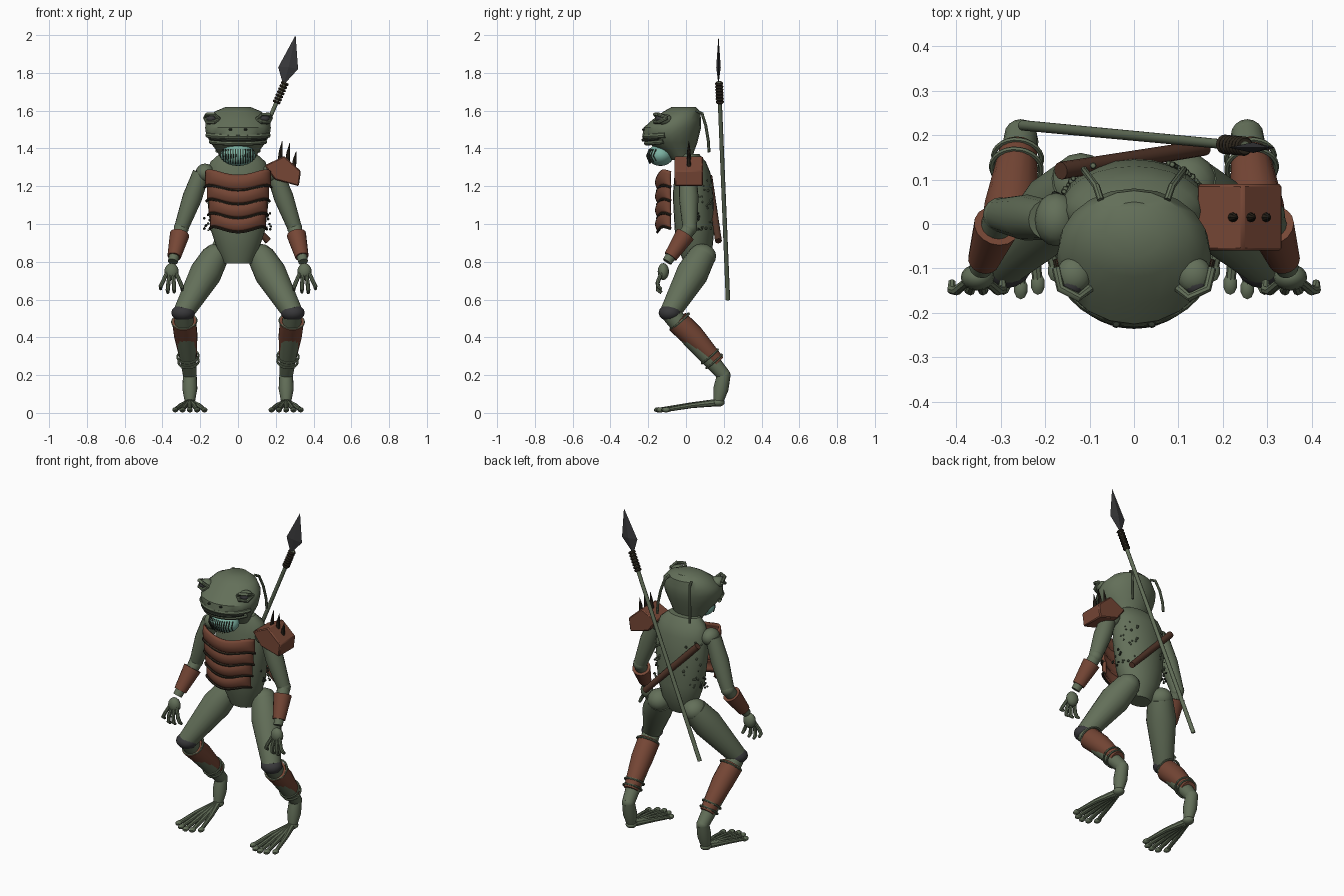
import bpy, bmesh, math, random
from mathutils import Vector, Matrix

random.seed(4)
if "Cube" in bpy.data.objects:
    bpy.data.objects.remove(bpy.data.objects["Cube"])


def material(name, *rgb):
    m = bpy.data.materials.new(name)
    m.use_nodes = True
    m.diffuse_color = (*rgb, 1)
    m.node_tree.nodes["Principled BSDF"].inputs["Base Color"].default_value = (*rgb, 1)
    return m


SKIN = material("swamp green", .125, .16, .1)
LEATHER = material("red leather", .18, .062, .036)
SAC = material("pale teal", .2, .44, .36)
IRON = material("dark iron", .04, .04, .043)
WOOD = material("dark wood", .085, .036, .022)
CORD = material("black brown cord", .024, .018, .011)
LIP = material("dark moss", .03, .038, .027)


def finish(name, bm, mat, angle=40):
    bmesh.ops.recalc_face_normals(bm, faces=bm.faces)
    mesh = bpy.data.meshes.new(name)
    bm.to_mesh(mesh)
    bm.free()
    mesh.materials.append(mat)
    ob = bpy.data.objects.new(name, mesh)
    bpy.context.collection.objects.link(ob)
    bpy.ops.object.select_all(action='DESELECT')
    ob.select_set(True)
    bpy.context.view_layer.objects.active = ob
    bpy.ops.object.shade_smooth_by_angle(angle=math.radians(angle))
    return ob


def loft(name, rings, mat, closed=True, angle=40):
    """Skin a list of point rings; closed rings get end caps."""
    bm = bmesh.new()
    rows = [[bm.verts.new(p) for p in ring] for ring in rings]
    n = len(rows[0])
    for a, b in zip(rows, rows[1:]):
        for i in range(n if closed else n - 1):
            j = (i + 1) % n
            bm.faces.new((a[i], a[j], b[j], b[i]))
    if closed:
        bm.faces.new(rows[0])
        bm.faces.new(rows[-1])
    return finish(name, bm, mat, angle)


def tube(name, pts, radii, mat, n=12):
    """Round tube along points; radii is one value or one per point."""
    pts = [Vector(p) for p in pts]
    if not isinstance(radii, (list, tuple)):
        radii = [radii] * len(pts)
    rings, side = [], None
    for i, p in enumerate(pts):
        d = (pts[min(i + 1, len(pts) - 1)] - pts[max(i - 1, 0)]).normalized()
        side = side or d.orthogonal()
        side = (side - d * side.dot(d)).normalized()
        up = d.cross(side)
        turn = [math.tau * k / n for k in range(n)]
        rings.append([p + (side * math.cos(t) + up * math.sin(t)) * radii[i] for t in turn])
    return loft(name, rings, mat)


def body(name, sections, mat, n=24):
    """Stack of oval sections given as (z, half width, front y, back y)."""
    rings = []
    for z, w, f, b in sections:
        turn = [math.tau * k / n for k in range(n)]
        rings.append([(w * math.cos(t), (f + b) / 2 + (b - f) / 2 * math.sin(t), z) for t in turn])
    return loft(name, rings, mat, angle=35)


def ball(name, loc, size, mat, n=16):
    bm = bmesh.new()
    bmesh.ops.create_uvsphere(bm, u_segments=n, v_segments=max(n // 2, 4), radius=1,
                              matrix=Matrix.Translation(loc) @ Matrix.Diagonal((*size, 1)))
    return finish(name, bm, mat)


def ring(name, centre, axis, radius, thick, mat):
    rot = Vector(axis).to_track_quat('Z', 'Y').to_matrix()
    rings = []
    for i in range(25):
        t = math.tau * i / 24
        out = Vector((math.cos(t), math.sin(t), 0))
        rings.append([Vector(centre) + rot @ (out * (radius + thick * math.cos(a)) + Vector((0, 0, thick * math.sin(a))))
                      for a in [math.tau * k / 6 for k in range(6)]])
    return loft(name, rings, mat)


# Torso and head
body("torso", [(.79, .075, -.01, .1), (.87, .112, -.04, .14), (.97, .145, -.06, .15),
               (1.15, .165, -.07, .145), (1.27, .165, -.06, .13), (1.33, .145, -.05, .105),
               (1.37, .1, -.04, .07)], SKIN)
body("head", [(1.34, .085, -.08, .03), (1.39, .115, -.14, .045), (1.43, .145, -.205, .06),
              (1.47, .168, -.23, .07), (1.51, .174, -.225, .08), (1.55, .168, -.18, .08),
              (1.595, .125, -.12, .075), (1.62, .065, -.075, .05)], SKIN, 20)


def face_arc(w, depth, z, spread, lift=0, n=15):
    """Arc that wraps round the front of the face."""
    turn = [math.radians(spread) * (2 * i / (n - 1) - 1) for i in range(n)]
    return [(w * math.sin(t), -.075 - depth * math.cos(t), z + lift * (1 - math.cos(t))) for t in turn]


tube("upper_lip", face_arc(.165, .142, 1.463, 75, .01), .015, SKIN, 8)
tube("mouth_line", face_arc(.16, .152, 1.445, 62, .012), .009, LIP, 8)
tube("lower_lip", face_arc(.153, .136, 1.427, 70, .012), .012, SKIN, 8)
ball("throat_sac", (0, -.135, 1.365), (.093, .07, .058), SAC, 20)

# Fringe of bristles over the throat sac
for i in range(13):
    u = i / 6 - 1
    x, y = u * .078, -.142 - .062 * math.sqrt(1 - .8 * u * u)
    tube("throat_bristle", [(x, y + .01, 1.395), (x, y - .004, 1.36), (x, y + .012, 1.318 + .015 * u * u)],
         [.004, .004, .002], LIP, 5)

for s, side in ((1, "left"), (-1, "right")):
    # Eye, lids, nostril and trailing head barbel
    ball(side + "_eye_mound", (s * .135, -.115, 1.553), (.04, .042, .03), SKIN)
    ball(side + "_eye", (s * .14, -.135, 1.558), (.028, .027, .02), IRON)
    for z, label in ((1.58, "upper"), (1.54, "lower")):
        tube(f"{side}_{label}_lid", [(s * .175, -.1, 1.562), (s * .165, -.145, z), (s * .125, -.165, z),
                                    (s * .1, -.145, 1.555)], .01, SKIN, 8)
    ball(side + "_nostril", (s * .04, -.226, 1.5), (.01, .008, .006), LIP, 8)
    tube(side + "_barbel", [(s * .075, .055, 1.6), (s * .085, .085, 1.585), (s * .1, .105, 1.52),
                            (s * .11, .118, 1.44), (s * .112, .122, 1.38)], .008, SKIN, 8)

    # Arm with leather bracer
    shoulder, elbow, wrist = Vector((s * .195, .01, 1.27)), Vector((s * .3, .02, .98)), Vector((s * .345, -.1, .8))
    ball(side + "_shoulder", shoulder - Vector((s * .02, 0, 0)), (.05, .06, .05), SKIN)
    tube(side + "_upper_arm", [shoulder, shoulder.lerp(elbow, .45), elbow], [.045, .052, .038], SKIN, 16)
    ball(side + "_elbow", elbow, (.04, .04, .04), SKIN)
    tube(side + "_forearm", [elbow, wrist], [.038, .026], SKIN, 16)
    tube(side + "_bracer", [elbow.lerp(wrist, .2), elbow.lerp(wrist, .85)], [.052, .036], LEATHER, 16)
    ball(side + "_palm", (s * .352, -.12, .748), (.038, .03, .045), SKIN)
    for root, tip, low in ((.375, .41, .655), (.36, .372, .635), (.345, .338, .638), (.33, .296, .65)):
        knuckle = (s * (root * .3 + tip * .7), -.15, .69)
        tube(side + "_finger", [(s * root, -.13, .745), knuckle, (s * tip, -.148, low + .015),
                                (s * tip, -.13, low)], [.01, .011, .011, .008], SKIN, 8)

    # Leg with iron knee cap and leather greave
    hip, knee, ankle = Vector((s * .12, .085, .83)), Vector((s * .29, -.085, .53)), Vector((s * .255, .2, .2))
    ball(side + "_hip", hip, (.07, .075, .065), SKIN)
    tube(side + "_thigh", [hip, hip.lerp(knee, .3), knee], [.072, .085, .054], SKIN, 20)
    ball(side + "_knee_cap", knee, (.063, .06, .045), IRON)
    tube(side + "_shin", [knee, knee.lerp(ankle, .4), ankle], [.05, .054, .036], SKIN, 16)
    back = Vector((0, .012, .014))
    tube(side + "_greave", [knee.lerp(ankle, .14), knee.lerp(ankle, .4) + back * .6, knee.lerp(ankle, .84) + back],
         [.064, .062, .042], LEATHER, 16)
    for f, r in ((.16, .064), (.72, .056), (.8, .054)):
        ring(side + "_greave_ring", knee.lerp(ankle, f) + back * .5, ankle - knee, r, .006, SKIN)
    ball(side + "_ankle", ankle, (.037, .036, .036), SKIN)
    heel = Vector((s * .255, .17, .055))
    tube(side + "_heel", [ankle, ankle.lerp(heel, .5), heel], [.036, .04, .026], SKIN, 16)
    ball(side + "_heel_pad", heel, (.032, .035, .022), SKIN)
    for i in range(5):
        u = i / 2 - 1
        tip = Vector((s * .255 + u * .077, -.145 + .04 * u * u, .016))
        tube(side + "_toe", [heel, heel.lerp(tip, .5) + Vector((u * .008, 0, .004)), tip], [.02, .014, .011], SKIN, 8)
        ball(side + "_toe_tip", tip, (.017, .026, .014), SKIN, 10)

    # Warts along the flank and back
    for i in range(22):
        a, z = math.radians(random.uniform(15, 62)), random.uniform(.95, 1.26)
        r = random.uniform(.004, .008)
        ball(side + "_wart", (s * .165 * math.cos(a), .04 + .11 * math.sin(a), z), (r, r, r), SKIN, 8)
    for i in range(8):
        ball(side + "_spot", (s * random.uniform(.145, .18), random.uniform(0, .07), random.uniform(.97, 1.06)),
             (.007, .007, .007), LIP, 8)


# Chest plate of four overlapping curved bands with dark hems
def band_point(t, z, w, bulge):
    sag = .014 * math.cos(t * 3)
    return Vector((w * math.sin(t), -.065 - (.075 + bulge) * math.cos(t) ** .7, z - sag))


turns = [math.radians(-85 + 170 * i / 20) for i in range(21)]
for i in range(4):
    top, low, w = 1.275 - i * .075, 1.19 - i * .073, .175 - i * .009
    rows = []
    for k in range(6):
        f = k / 5
        rows.append([band_point(t, top + (low - top) * f, w, .024 * math.sin(math.pi * (.15 + .75 * f)))
                     for t in turns])
    plate = loft("chest_band", rows, LEATHER, closed=False)
    plate.modifiers.new("thickness", 'SOLIDIFY').thickness = .012
    tube("chest_band_hem", [band_point(t, low, w + .002, .012) for t in turns], .007, CORD, 6)

# Left shoulder guard with three spikes
outline = ((.14, 1.31), (.245, 1.36), (.333, 1.28), (.322, 1.2), (.195, 1.235))
guard = loft("shoulder_guard", [[(x, y, z) for x, z in outline] for y in (-.06, .09)], LEATHER, angle=20)
bevel = guard.modifiers.new("soft_edges", 'BEVEL')
bevel.width = .006
for x, z, tip in ((.222, 1.335, 1.44), (.262, 1.33, 1.43), (.296, 1.3, 1.385)):
    tube("guard_spike", [(x, .015, z), (x + .004, .015, (z + tip) / 2), (x + .012, .015, tip)],
         [.012, .009, .001], CORD, 8)

# Short club slung across the back
tube("back_club", [(-.165, .12, 1.25), (.16, .172, .91)], [.02, .018], WOOD)

# Spear with bound socket and faceted blade
butt, socket = Vector((-.25, .222, .6)), Vector((.25, .175, 1.75))
tube("spear_shaft", [butt, socket], [.012, .011], SKIN)
for i in range(7):
    ring("spear_binding", butt.lerp(socket, .91 + i * .014), socket - butt, .014, .008, CORD)
bm = bmesh.new()
edge = [bm.verts.new((x, .172, z)) for x, z in ((.24, 1.735), (.213, 1.83), (.305, 2), (.318, 1.82))]
for y in (.16, .184):
    ridge = bm.verts.new((.268, y, 1.83))
    for i in range(4):
        bm.faces.new((edge[i], edge[(i + 1) % 4], ridge))
finish("spear_blade", bm, IRON, 5)
